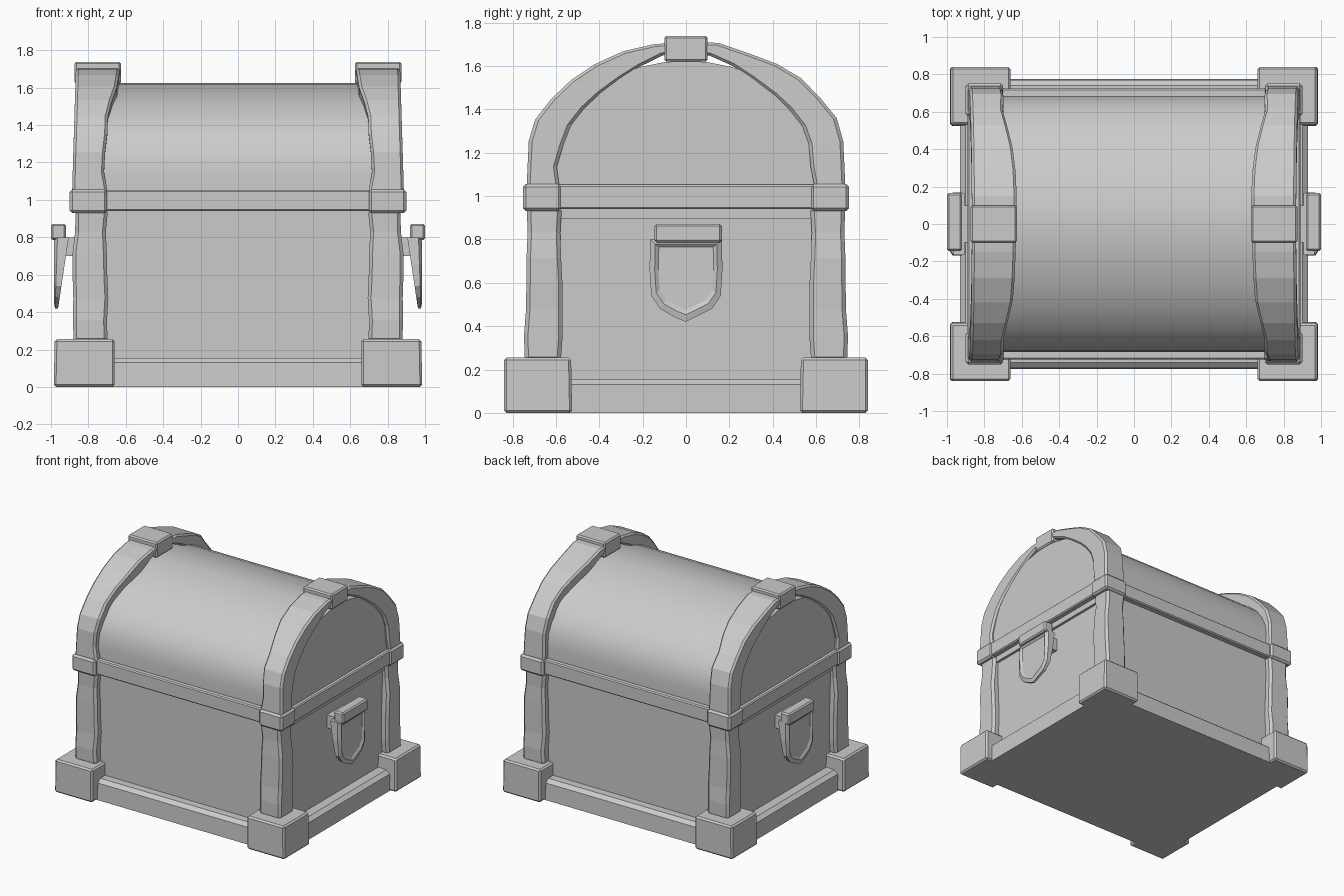
import bpy, bmesh, random
from mathutils import Vector

if "Cube" in bpy.data.objects:
    bpy.data.objects.remove(bpy.data.objects["Cube"])

random.seed(7)


def finish(name, bm, mirror="", bevel=0.0):
    """Turn a bmesh into an object, with optional bevel and mirrored copies."""
    bmesh.ops.recalc_face_normals(bm, faces=bm.faces)
    me = bpy.data.meshes.new(name)
    bm.to_mesh(me)
    bm.free()
    ob = bpy.data.objects.new(name, me)
    bpy.context.collection.objects.link(ob)
    if bevel:
        m = ob.modifiers.new("bevel", "BEVEL")
        m.width, m.segments, m.limit_method = bevel, 1, "ANGLE"
    if mirror:
        m = ob.modifiers.new("mirror", "MIRROR")
        m.use_axis = ["X" in mirror, "Y" in mirror, False]
        m.use_mirror_merge = False
    return ob


def loft(rings, closed=False):
    """Skin a list of equal-length point rings; cap the ends if not closed."""
    bm = bmesh.new()
    vs = [[bm.verts.new(p) for p in r] for r in rings]
    n = len(vs[0])
    pairs = list(zip(vs, vs[1:])) + ([(vs[-1], vs[0])] if closed else [])
    for a, b in pairs:
        for i in range(n):
            j = (i + 1) % n
            bm.faces.new((a[i], a[j], b[j], b[i]))
    if not closed:
        bm.faces.new(vs[0])
        bm.faces.new(vs[-1])
    return bm


def rect(x0, x1, y0, y1, z):
    return [(x0, y0, z), (x1, y0, z), (x1, y1, z), (x0, y1, z)]


def box(name, x, y, z, mirror="", bevel=0.0):
    return finish(name, loft([rect(*x, *y, z[0]), rect(*x, *y, z[1])]), mirror, bevel)


def wobble(a):
    return random.uniform(-a, a)


# Chest body with recessed panels
box("body", (-0.83, 0.83), (-0.68, 0.68), (0.05, 1.0))

# Plinth, slightly sloped on top
finish("plinth", loft([rect(-0.93, 0.93, -0.775, 0.775, 0.0),
                       rect(-0.93, 0.93, -0.77, 0.77, 0.13),
                       rect(-0.90, 0.90, -0.74, 0.74, 0.155)]))

# Corner feet
finish("corner_foot", loft([rect(0.66, 0.985, 0.525, 0.84, 0.0),
                            rect(0.66, 0.98, 0.53, 0.84, 0.255)]), "XY", 0.012)

# Worn corner posts
rings = []
for i in range(7):
    t = i / 6
    w = 0.007
    rings.append(rect(0.70 + wobble(w), 0.885 - 0.01 * t + wobble(w),
                      0.575 + wobble(w), 0.75 - 0.02 * t + wobble(w), 0.24 + 0.71 * t))
finish("corner_post", loft(rings), "XY", 0.018)

# Rim band, its corner caps and the small rails beneath it
box("rim_band", (-0.89, 0.89), (-0.725, 0.725), (0.94, 1.052), "", 0.008)
box("rim_corner", (0.70, 0.90), (0.575, 0.752), (0.93, 1.056), "XY", 0.014)
box("side_rail", (0.80, 0.85), (-0.6, 0.6), (0.895, 0.945), "X")

# Lid barrel: half profile in (y, z), mirrored and swept along x
half = [(0.685, 1.03), (0.685, 1.14), (0.675, 1.23), (0.64, 1.315), (0.585, 1.39),
        (0.51, 1.455), (0.42, 1.515), (0.32, 1.56), (0.21, 1.595), (0.10, 1.617)]
profile = half + [(0, 1.624)] + [(-y, z) for y, z in reversed(half)]
lid = finish("lid_barrel", loft([[(x, y, z) for y, z in profile] for x in (-0.86, 0.86)]))
bpy.context.view_layer.objects.active = lid
lid.select_set(True)
bpy.ops.object.shade_smooth_by_angle(angle=0.6)
lid.select_set(False)

# End arches: outer (y, z), inner (y, z), inner x of the strip
half = [(0.735, 1.04, 0.59, 1.04, 0.70), (0.73, 1.15, 0.585, 1.14, 0.71),
        (0.725, 1.25, 0.57, 1.24, 0.705), (0.695, 1.36, 0.53, 1.32, 0.70),
        (0.62, 1.455, 0.47, 1.40, 0.70), (0.53, 1.54, 0.40, 1.47, 0.68),
        (0.42, 1.61, 0.31, 1.54, 0.645), (0.29, 1.665, 0.21, 1.60, 0.63),
        (0.15, 1.70, 0.11, 1.645, 0.63)]
stations = half + [(0, 1.71, 0, 1.665, 0.63)] + \
    [(-a, b, -c, d, e) for a, b, c, d, e in reversed(half)]
rings = []
for oy, oz, iy, iz, xi in stations:
    k = wobble(0.008)
    xi += wobble(0.008)
    xo = 0.887 - 0.02 * (oz - 1.04) / 0.67
    iy, iz = iy * (1 + wobble(0.02)), iz + wobble(0.008)
    rings.append([(xi, oy, oz + k), (xo, oy, oz + k),
                  (xo, iy, iz), (xi, iy, iz)])
finish("lid_arch", loft(rings), "X", 0.014)

# Keystone and raised shoulder plates on each arch
box("arch_keystone", (0.625, 0.873), (-0.10, 0.10), (1.62, 1.738), "X", 0.01)

# Hanging shield handles: outline (y, z), tapering thinner towards the point
outline = [(-0.165, 0.80), (0.165, 0.80), (0.168, 0.66), (0.16, 0.54), (0.12, 0.48),
           (0.05, 0.445), (0.0, 0.42), (-0.05, 0.44), (-0.12, 0.48), (-0.16, 0.54),
           (-0.168, 0.66)]


def shield(x_top, x_low, s):
    out = []
    for y, z in outline:
        t = (0.80 - z) / 0.38
        out.append((x_top + (x_low - x_top) * t, y * s, 0.65 + (z - 0.65) * s))
    return out


finish("handle_shield", loft([shield(0.905, 0.962, 1), shield(0.965, 0.978, 1),
                              shield(0.985, 0.985, 0.86), shield(0.972, 0.975, 0.76)]), "X")
box("handle_bar", (0.92, 1.0), (-0.145, 0.165), (0.785, 0.872), "X", 0.01)
box("handle_mount", (0.82, 0.93), (-0.10, 0.10), (0.70, 0.80), "X")
